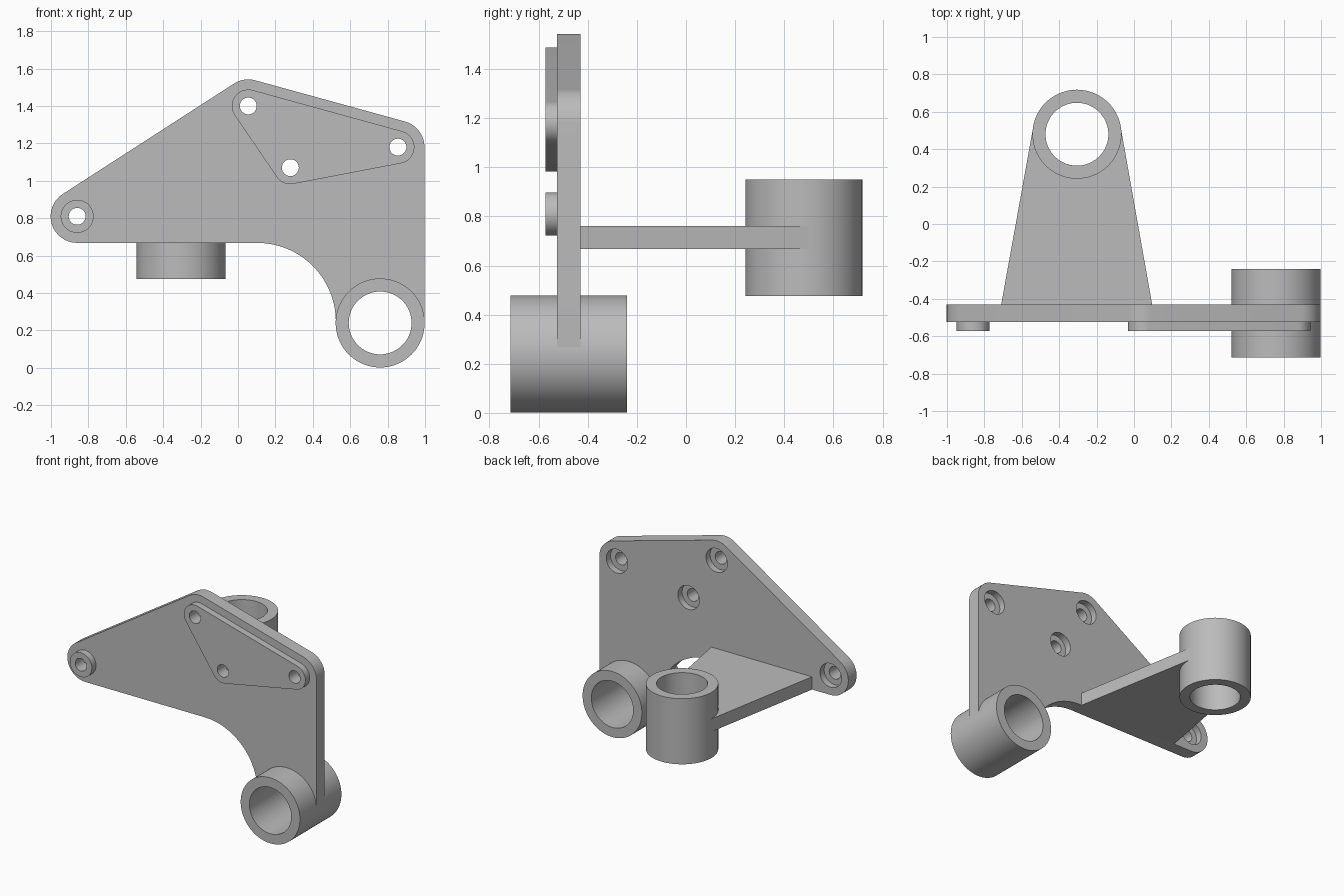
import bpy, bmesh
from math import sin, cos, pi, atan2, radians

if "Cube" in bpy.data.objects:
    bpy.data.objects.remove(bpy.data.objects["Cube"])

steel = bpy.data.materials.new("plain grey")
steel.use_nodes = True
GREY = (0.5, 0.5, 0.5, 1)
steel.diffuse_color = GREY
steel.node_tree.nodes["Principled BSDF"].inputs["Base Color"].default_value = GREY


def arc(centre, r, a0, a1, n=16):
    return [(centre[0] + r * cos(a0 + (a1 - a0) * i / n),
             centre[1] + r * sin(a0 + (a1 - a0) * i / n)) for i in range(n + 1)]


def circle(centre, r):
    return arc(centre, r, 0, 2 * pi, 72)[:-1]


def normal(p, q):
    """Outward direction of the edge p to q on a counter-clockwise outline."""
    return atan2(p[0] - q[0], q[1] - p[1])


def rounded(points, r):
    """Counter-clockwise polygon grown by r with round corners."""
    out = []
    for i, p in enumerate(points):
        a0 = normal(points[i - 1], p)
        a1 = normal(p, points[(i + 1) % len(points)])
        out += arc(p, r, a0, a0 + (a1 - a0) % (2 * pi))
    return out


def prism(name, outline, lo, hi, axis):
    """Extrude an outline: (x, z) along y, or (x, y) along z."""
    place = (lambda u, v, h: (u, h, v)) if axis == "y" else (lambda u, v, h: (u, v, h))
    bm = bmesh.new()
    a = [bm.verts.new(place(u, v, lo)) for u, v in outline]
    b = [bm.verts.new(place(u, v, hi)) for u, v in outline]
    bm.faces.new(a)
    bm.faces.new(b[::-1])
    for i in range(len(a)):
        bm.faces.new((a[i - 1], b[i - 1], b[i], a[i]))
    bmesh.ops.recalc_face_normals(bm, faces=bm.faces)
    mesh = bpy.data.meshes.new(name)
    bm.to_mesh(mesh)
    bm.free()
    mesh.materials.append(steel)
    obj = bpy.data.objects.new(name, mesh)
    bpy.context.collection.objects.link(obj)
    return obj


def select(obj):
    bpy.ops.object.select_all(action="DESELECT")
    obj.select_set(True)
    bpy.context.view_layer.objects.active = obj


def drill(obj, centre, r, lo, hi, axis):
    cutter = prism("drill_cutter", circle(centre, r), lo, hi, axis)
    cutter.hide_render = True
    mod = obj.modifiers.new("drill", "BOOLEAN")
    mod.operation, mod.solver, mod.object = "DIFFERENCE", "EXACT", cutter
    select(obj)
    bpy.ops.object.modifier_apply(modifier=mod.name)
    bpy.data.objects.remove(cutter)


# Main dimensions
left_hole, top_hole, end_hole, mid_hole = (-0.86, 0.81), (0.055, 1.4), (0.855, 1.18), (0.28, 1.07)
holes = [left_hole, top_hole, end_hole, mid_hole]
front_hub, rear_hub = (0.76, 0.24), (-0.305, 0.48)
HUB_R, BORE_R, WALL_R, EDGE_R, PAD_R = 0.238, 0.168, 0.2, 0.142, 0.088
FACE, BACK = -0.525, -0.43

# Upright plate with a concave cut-out beside the front tube
slope_a = normal(end_hole, top_hole)
slope_b = normal(top_hole, left_hole)
outline = (arc(end_hole, EDGE_R, 0, slope_a) + arc(top_hole, EDGE_R, slope_a, slope_b)
           + arc(left_hole, EDGE_R, slope_b, 1.5 * pi)
           + arc((0.102, 0.247), 0.421, pi / 2, 0, 28)
           + arc(front_hub, HUB_R - 0.002, pi, 2 * pi, 32))
plate = prism("upright_plate", outline, FACE, BACK, "y")
drill(plate, front_hub, WALL_R, -1, 1, "y")

# Raised pads on the front face
pads = [prism("triangular_pad", rounded([mid_hole, end_hole, top_hole], PAD_R), -0.573, FACE, "y"),
        prism("round_pad", circle(left_hole, PAD_R), -0.573, FACE, "y")]

# Bolt holes, counterbored from the back
for h in holes:
    drill(plate, h, 0.045, -1, 1, "y")
    drill(plate, h, PAD_R - 0.002, -0.478, 0, "y")
    drill(pads[1 if h == left_hole else 0], h, 0.045, -1, 1, "y")

# Tapered shelf running back to the rear tube
tangent = [arc(rear_hub, HUB_R - 0.001, radians(a), 0)[0] for a in (10, 170)]
shelf = prism("shelf", [(-0.71, BACK), (0.097, BACK)] + tangent, 0.667, 0.76, "z")
drill(shelf, rear_hub, WALL_R, 0, 2, "z")

# Tubes
front_tube = prism("front_tube", circle(front_hub, HUB_R), -0.715, -0.24, "y")
drill(front_tube, front_hub, BORE_R, -1, 1, "y")
rear_tube = prism("rear_tube", circle(rear_hub, HUB_R), 0.475, 0.951, "z")
drill(rear_tube, rear_hub, BORE_R, 0, 2, "z")

for obj in [plate, shelf, front_tube, rear_tube] + pads:
    select(obj)
    bpy.ops.object.shade_smooth_by_angle(angle=radians(30))
